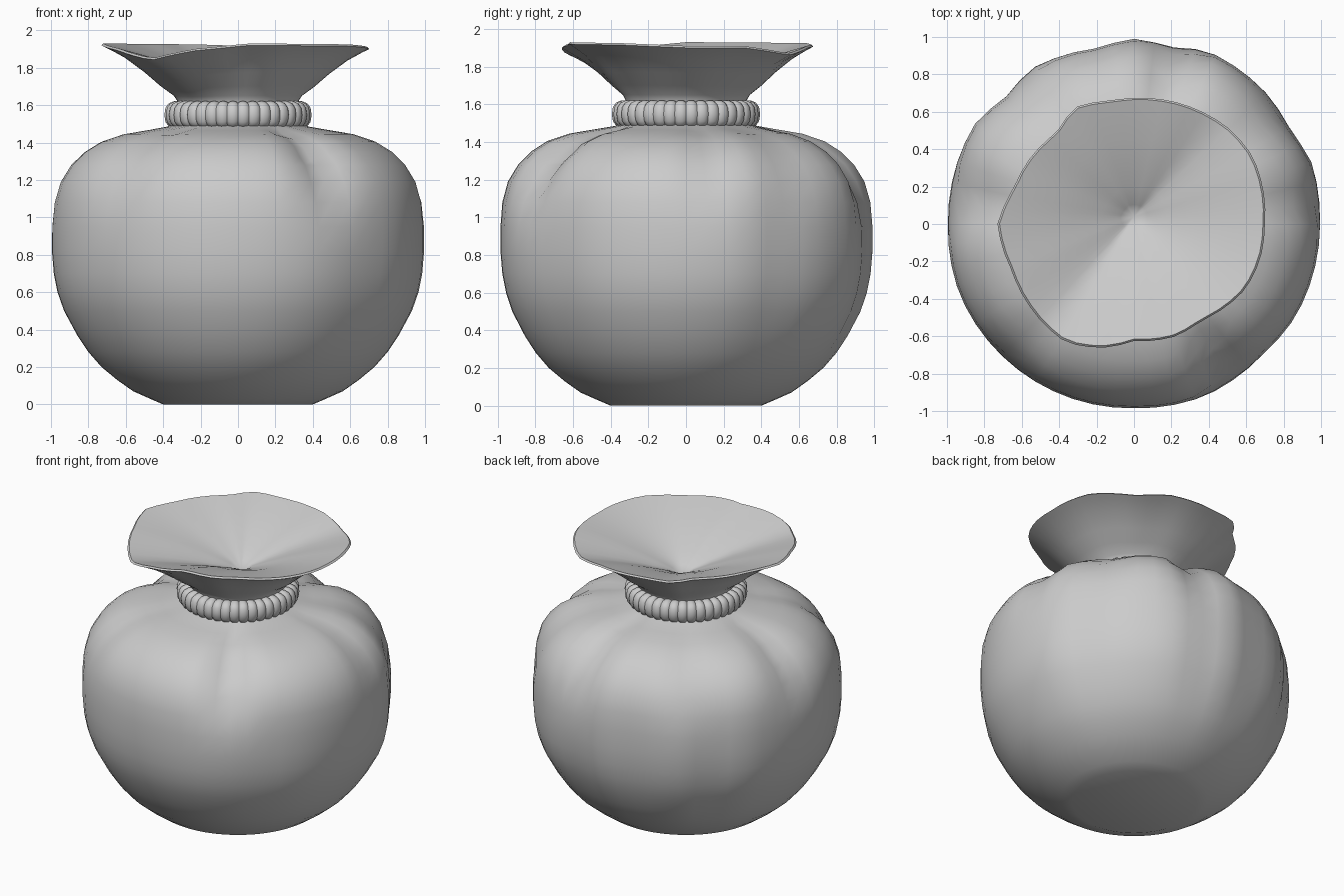
import bpy, bmesh, math

if "Cube" in bpy.data.objects:
    bpy.data.objects.remove(bpy.data.objects["Cube"])

SEGS = 56
cloth = bpy.data.materials.new("grey cloth")
cloth.diffuse_color = (0.6, 0.6, 0.6, 1)
cloth.use_nodes = True
cloth.node_tree.nodes["Principled BSDF"].inputs["Base Color"].default_value = cloth.diffuse_color


def around(table, a):
    """Smoothly interpolate (degrees, value) pairs around a full circle."""
    pts = table + [(table[0][0] + 360, table[0][1])]
    for (a0, v0), (a1, v1) in zip(pts, pts[1:]):
        if a0 <= a <= a1:
            t = (a - a0) / (a1 - a0)
            return v0 + (v1 - v0) * t


def loft(name, rings, closed=False, tip=None, angle=40):
    """Skin a list of rings of points; cap the first, fan the last to a tip."""
    bm = bmesh.new()
    rows = [[bm.verts.new(p) for p in ring] for ring in rings]
    pairs = list(zip(rows, rows[1:])) + ([(rows[-1], rows[0])] if closed else [])
    n = len(rows[0])
    for lo, hi in pairs:
        for i in range(n):
            j = (i + 1) % n
            bm.faces.new((lo[i], lo[j], hi[j], hi[i]))
    if not closed:
        bm.faces.new(rows[0][::-1])
        top = bm.verts.new(tip)
        for i in range(n):
            bm.faces.new((rows[-1][i], rows[-1][(i + 1) % n], top))
    bmesh.ops.recalc_face_normals(bm, faces=bm.faces)
    mesh = bpy.data.meshes.new(name)
    bm.to_mesh(mesh)
    bm.free()
    mesh.materials.append(cloth)
    obj = bpy.data.objects.new(name, mesh)
    bpy.context.collection.objects.link(obj)
    bpy.ops.object.select_all(action='DESELECT')
    obj.select_set(True)
    bpy.context.view_layer.objects.active = obj
    bpy.ops.object.shade_smooth_by_angle(angle=math.radians(angle))
    return obj


# Sack: body profile (radius, height), then neck, flared mouth and inner funnel
belly = [(0.40, 0.0), (0.47, 0.03), (0.56, 0.07), (0.645, 0.13), (0.73, 0.2),
         (0.80, 0.28), (0.86, 0.37), (0.93, 0.5), (0.965, 0.6), (0.985, 0.7),
         (0.995, 0.82), (0.995, 0.95), (0.985, 1.08), (0.955, 1.19),
         (0.90, 1.28), (0.83, 1.35), (0.74, 1.405), (0.62, 1.445),
         (0.50, 1.465), (0.38, 1.485), (0.33, 1.50), (0.31, 1.6)]
# Fractions from neck to rim, and heights below the rim
flare = [(0.08, 0.26), (0.25, 0.21), (0.45, 0.14), (0.7, 0.065), (0.9, 0.02), (1.0, 0.0)]
funnel = [(0.985, 0.0), (0.85, 0.025), (0.65, 0.065), (0.45, 0.11), (0.25, 0.165), (0.1, 0.21)]

body_outline = [(0, 1.0), (20, 1.01), (30, 0.98), (45, 1.0), (67, 1.01), (78, 0.97),
                (90, 0.995), (102, 0.965), (123, 1.0), (135, 0.97), (148, 1.01),
                (180, 1.0), (202, 1.01), (235, 1.0), (270, 0.99), (293, 1.0),
                (315, 0.985), (330, 1.0)]
rim_outline = [(0, 0.70), (30, 0.73), (45, 0.72), (60, 0.70), (80, 0.68), (100, 0.67),
               (117, 0.70), (130, 0.64), (150, 0.66), (163, 0.67), (180, 0.73),
               (200, 0.70), (217, 0.71), (240, 0.73), (255, 0.685), (270, 0.625),
               (290, 0.64), (305, 0.63), (330, 0.69), (345, 0.70)]
rim_height = [(0, 1.90), (25, 1.90), (50, 1.86), (70, 1.90), (110, 1.915), (180, 1.92),
              (205, 1.89), (230, 1.84), (250, 1.89), (275, 1.92), (330, 1.915)]
# Gathered creases: (angle, width in degrees, depth)
creases = [(301, 8, 0.11), (172, 9, 0.08), (76, 8, 0.08), (8, 7, 0.05),
           (228, 8, 0.04), (125, 8, 0.04), (40, 8, 0.03)]


def crease(a, z):
    fade = math.exp(-((z - 1.28) / 0.2) ** 2)
    total = 0
    for c, w, d in creases:
        diff = (a - c + 180) % 360 - 180
        total += d * math.exp(-(diff / w) ** 2)
    return total * fade


def polar(r, a, z):
    t = math.radians(a)
    return (r * math.cos(t), r * math.sin(t), z)


angles = [360 * i / SEGS for i in range(SEGS)]
rings = []
for r, z in belly:
    swell = min(1, max(0, (z - 0.1) / 0.5)) * (1 if z < 1.4 else 0.5)
    ring = []
    for a in angles:
        k = 1 + (around(body_outline, a) - 1) * swell
        dent = crease(a, z) if 0.4 < r else 0
        ring.append(polar(r * k - dent, a, z - dent * 0.5 * (z > 1.3)))
    rings.append(ring)
for f, drop in flare:
    rings.append([polar(0.31 + (around(rim_outline, a) - 0.31) * f, a,
                        1.63 + (around(rim_height, a) - 1.63) * (1 - drop / 0.28))
                  for a in angles])
for f, drop in funnel:
    ring = []
    for a in angles:
        x, y, z = polar(around(rim_outline, a) * f, a, 0)
        lip = around(rim_height, a) + 0.01
        ring.append((x, y + 0.04 * (1 - f), 1.67 + (lip - 1.67) * (1 - drop / 0.25)))
    rings.append(ring)
loft("sack", rings, tip=(0, 0.04, 1.66), angle=50)

# Cord: ribbed ring tied around the neck
RIBS, STEPS, SIDES = 40, 6, 14
sections = []
for i in range(RIBS * STEPS):
    a = 360 * i / (RIBS * STEPS)
    rib = abs(math.sin(math.pi * i / STEPS)) ** 0.6
    size = 0.064 + 0.011 * rib
    sec = []
    for j in range(SIDES):
        t = 2 * math.pi * j / SIDES
        c, s = math.cos(t), math.sin(t)
        c, s = [math.copysign(abs(v) ** 0.8, v) for v in (c, s)]
        sec.append(polar(0.32 + size * c, a, 1.548 + size * s))
    sections.append(sec)
loft("neck_cord", sections, closed=True, angle=35)
